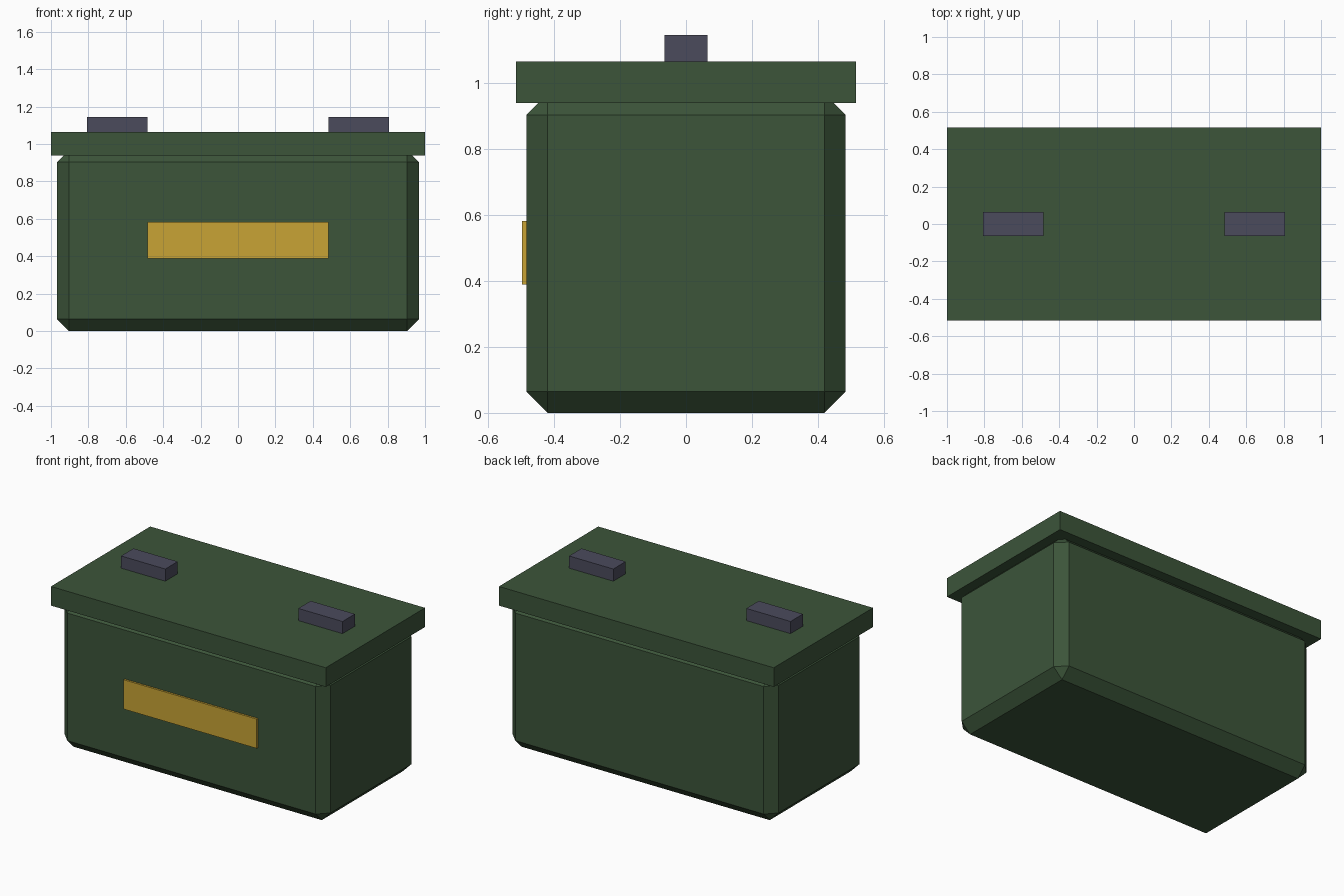
import bpy
import bmesh
from mathutils import Matrix, Vector

cube = bpy.data.objects.get("Cube")
if cube:
    bpy.data.objects.remove(cube, do_unlink=True)


def make_material(name, rgb):
    mat = bpy.data.materials.new(name)
    mat.use_nodes = True
    colour = (*rgb, 1.0)
    mat.diffuse_color = colour
    mat.node_tree.nodes["Principled BSDF"].inputs["Base Color"].default_value = colour
    return mat


def make_box(name, low, high, mat, chamfer=0.0):
    """Box between two corners, with an optional flat chamfer on every edge."""
    low, high = Vector(low), Vector(high)
    bm = bmesh.new()
    bmesh.ops.create_cube(bm, size=1.0)
    bmesh.ops.transform(bm, matrix=Matrix.Translation((low + high) / 2)
                        @ Matrix.Diagonal((*(high - low), 1.0)), verts=bm.verts)
    if chamfer:
        bmesh.ops.bevel(bm, geom=bm.edges[:], offset=chamfer, segments=1,
                        affect='EDGES', profile=0.5)
    mesh = bpy.data.meshes.new(name)
    bm.to_mesh(mesh)
    bm.free()
    mesh.materials.append(mat)
    obj = bpy.data.objects.new(name, mesh)
    bpy.context.collection.objects.link(obj)
    return obj


green = make_material("olive green", (0.045, 0.09, 0.042))
gold = make_material("gold", (0.58, 0.37, 0.035))
steel = make_material("blue grey steel", (0.07, 0.07, 0.107))

# Chamfered container, its top tucked up inside the lid
make_box("container_body", (-0.968, -0.484, 0), (0.968, 0.484, 0.968), green, 0.0645)

# Overhanging lid
make_box("lid", (-1, -0.516, 0.939), (1, 0.516, 1.065), green)

# Front label plate
make_box("label_plate", (-0.484, -0.497, 0.389), (0.484, -0.48, 0.582), gold)

# Pair of blocks on the lid
for side, x in (("right", -0.645), ("left", 0.645)):
    make_box(f"{side}_lid_block", (x - 0.161, -0.0645, 1.06),
             (x + 0.161, 0.0645, 1.145), steel)
